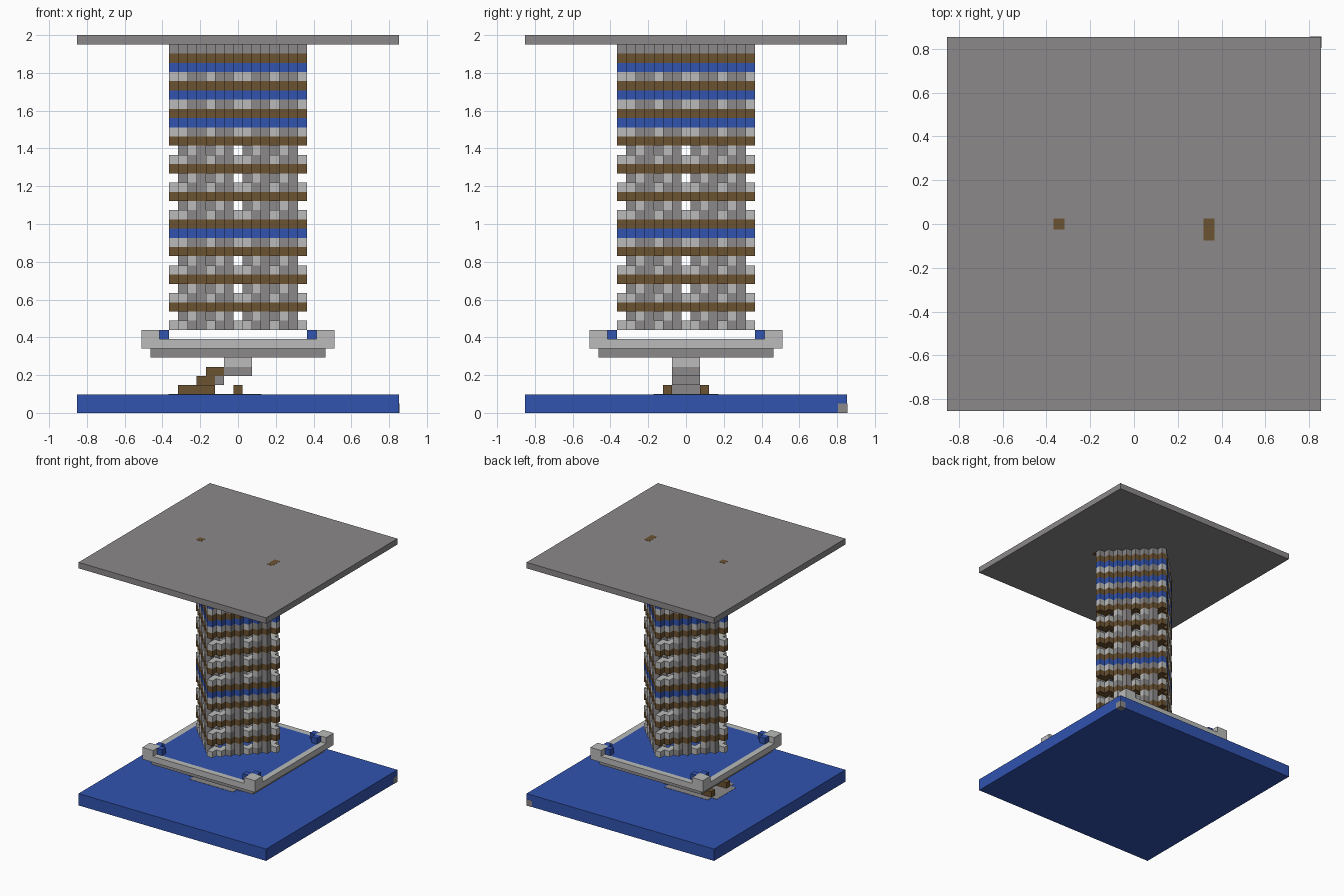
import bpy
import bmesh
from mathutils import Matrix, Vector

cube = bpy.data.objects.get("Cube")
if cube:
    bpy.data.objects.remove(cube)

V = 2 / 41  # edge length of one block


def material(name, rgb):
    m = bpy.data.materials.new(name)
    m.use_nodes = True
    m.diffuse_color = (*rgb, 1)
    m.node_tree.nodes["Principled BSDF"].inputs["Base Color"].default_value = (*rgb, 1)
    return m


GREY, LIGHT, BLUE, BROWN = range(4)
MATS = [
    material("stone grey", (0.26, 0.25, 0.25)),
    material("light stone", (0.49, 0.50, 0.49)),
    material("water blue", (0.031, 0.087, 0.43)),
    material("wood brown", (0.147, 0.084, 0.031)),
]


def finish(name, bm):
    me = bpy.data.meshes.new(name)
    bm.to_mesh(me)
    bm.free()
    for m in MATS:
        me.materials.append(m)
    ob = bpy.data.objects.new(name, me)
    bpy.context.scene.collection.objects.link(ob)
    return ob


def box(name, x, y, z, color, grow=0.0):
    """Box over inclusive block ranges, optionally swollen a little."""
    bm = bmesh.new()
    lo = Vector((x[0] - 0.5, y[0] - 0.5, z[0])) * V
    hi = Vector((x[1] + 0.5, y[1] + 0.5, z[1] + 1)) * V
    size = hi - lo + Vector((grow, grow, grow))
    bmesh.ops.create_cube(bm, size=1, matrix=Matrix.Translation((lo + hi) / 2) @ Matrix.Diagonal((*size, 1)))
    for f in bm.faces:
        f.material_index = color
    return finish(name, bm)


def blocks(name, cells):
    """Block mesh from {(x, y, z): color}, without hidden faces."""
    bm = bmesh.new()
    for (i, j, k), color in cells.items():
        c = Vector((i, j, k + 0.5))
        for axis in range(3):
            for s in (-1, 1):
                n = Vector([s if a == axis else 0 for a in range(3)])
                if (i + int(n.x), j + int(n.y), k + int(n.z)) in cells:
                    continue
                u = Vector([0.5 if a == (axis + 1) % 3 else 0 for a in range(3)])
                w = n.cross(u)
                quad = [c + n / 2 + d for d in (-u - w, u - w, u + w, w - u)]
                f = bm.faces.new([bm.verts.new(p * V) for p in quad])
                f.material_index = color
    return finish(name, bm)


def turns(x, y):
    """The four quarter turns of a block position."""
    for _ in range(4):
        yield x, y
        x, y = -y, x


# Base slab with its odd corner block, and the roof slab with brown marks
box("base_slab", (-17, 17), (-17, 17), (0, 1), BLUE)
box("base_corner_block", (17, 17), (17, 17), (0, 0), GREY, 0.002)
box("roof_slab", (-17, 17), (-17, 17), (40, 40), GREY)
box("roof_mark_right", (-7, -7), (0, 0), (40, 40), BROWN, 0.002)
box("roof_mark_left", (7, 7), (-1, 0), (40, 40), BROWN, 0.002)

# Paved patch on the base, with clipped corners
box("paving_long", (-7, 2), (-2, 2), (1, 1), GREY, 0.004)
box("paving_wide", (-6, 1), (-3, 3), (1, 1), GREY, 0.004)

# Stepped stem carrying the pool
box("stem_foot", (-4, -3), (-1, 1), (2, 2), GREY)
box("stem_step_low", (-4, -3), (-1, 1), (3, 3), BROWN)
box("stem_step_low_inner", (-2, -2), (-1, 1), (3, 3), GREY)
box("stem_step_high", (-3, -2), (-1, 1), (4, 4), BROWN)
box("stem_neck", (-1, 1), (-1, 1), (4, 4), GREY)
box("stem_cap", (-1, 1), (-1, 1), (5, 5), LIGHT)
for side, y in (("front", -2), ("back", 2)):
    box(side + "_rail", (-6, -3), (y, y), (2, 2), BROWN)
    box(side + "_post", (0, 0), (y, y), (2, 2), BROWN)

# Pool: underside, water, rim and corner posts
box("pool_underside", (-9, 9), (-9, 9), (6, 6), GREY)
pool = {}
for x in range(-10, 11):
    for y in range(-10, 11):
        pool[x, y, 7] = LIGHT if max(abs(x), abs(y)) == 10 else BLUE
blocks("pool", pool)
posts = {}
for px in (9, 10):
    for py in (9, 10):
        for x, y in turns(px, py):
            posts[x, y, 8] = LIGHT
for p in ((8, 9), (9, 8)):
    for x, y in turns(*p):
        posts[x, y, 8] = BLUE
blocks("pool_corner_posts", posts)

# Diamond tower: light, open or blue, and brown courses repeat in threes
tower = {}
BLUE_ROWS = (19, 31, 34, 37)
for k in range(9, 40):
    course = k % 3
    for t in range(7):
        pier = t > 0 and t % 3 != 1
        for x, y in turns(t - 7, -t):
            if k == 39:
                tower[x, y, k] = GREY
            elif course == 0:
                tower[x, y, k] = GREY if pier else LIGHT
            elif course == 2:
                tower[x, y, k] = BROWN
            elif k in BLUE_ROWS:
                tower[x, y, k] = BLUE
            elif pier:
                tower[x, y, k] = GREY if t % 3 == 0 else LIGHT
    # Inner lining ties the solid courses together
    if course != 1 or k in BLUE_ROWS:
        for t in range(6):
            for x, y in turns(t - 6, -t):
                tower[x, y, k] = (LIGHT, BLUE, BROWN)[course]
blocks("tower", tower)
